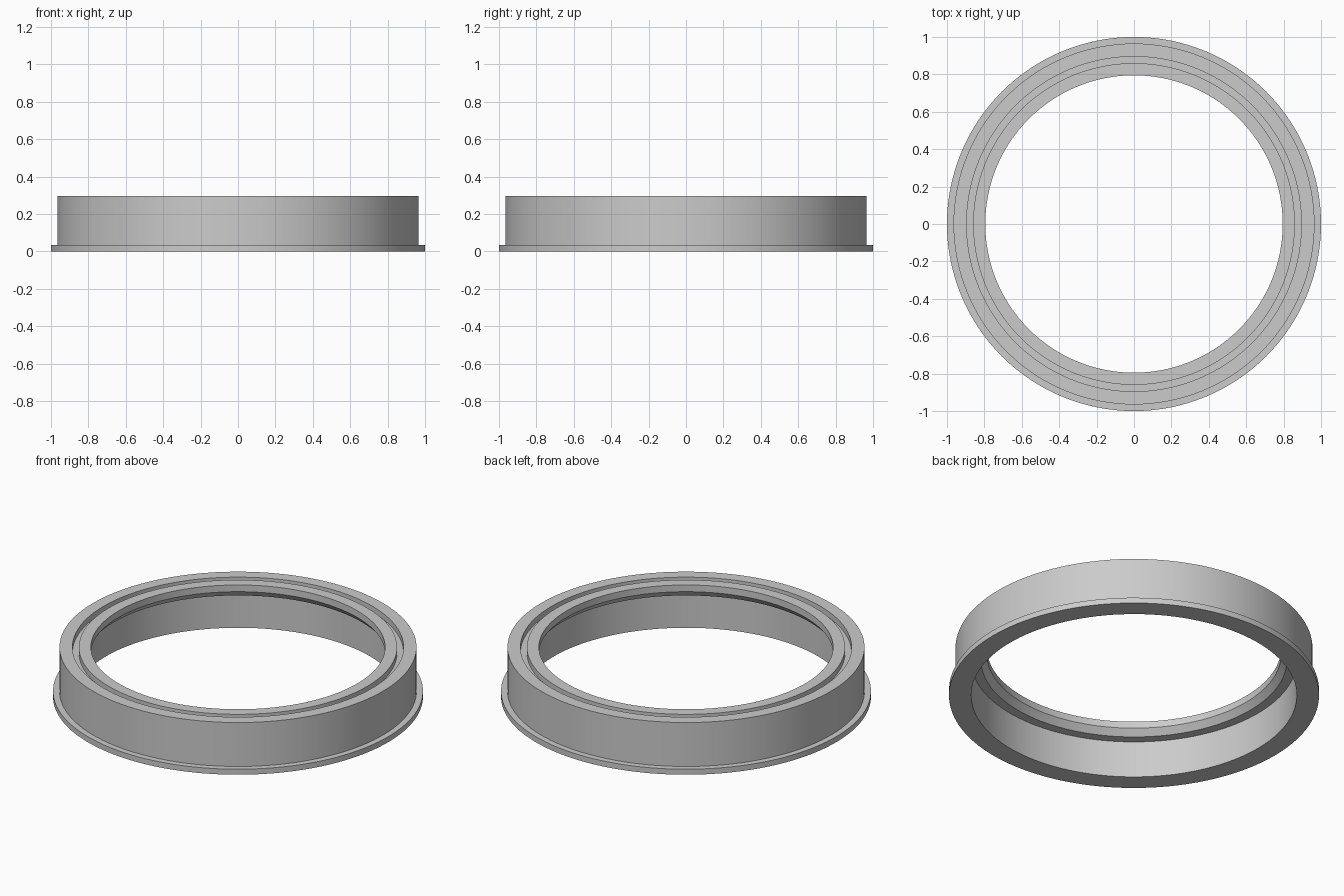
import bpy
import bmesh
import math

cube = bpy.data.objects.get("Cube")
if cube:
    bpy.data.objects.remove(cube, do_unlink=True)

SEGMENTS = 128

# Plain grey finish
grey = bpy.data.materials.new("plain grey")
grey.use_nodes = True
colour = (0.6, 0.6, 0.6, 1)
grey.diffuse_color = colour
grey.node_tree.nodes["Principled BSDF"].inputs["Base Color"].default_value = colour


def lathe(name, profile, material):
    """Revolve a closed (radius, height) profile around z."""
    bm = bmesh.new()
    verts = [bm.verts.new((r, 0, z)) for r, z in profile]
    edges = [bm.edges.new((verts[i - 1], v)) for i, v in enumerate(verts)]
    bmesh.ops.spin(bm, geom=verts + edges, cent=(0, 0, 0), axis=(0, 0, 1),
                   angle=math.tau, steps=SEGMENTS, use_merge=False)
    bmesh.ops.remove_doubles(bm, verts=bm.verts[:], dist=0.0001)
    bmesh.ops.recalc_face_normals(bm, faces=bm.faces[:])
    mesh = bpy.data.meshes.new(name)
    bm.to_mesh(mesh)
    bm.free()
    mesh.materials.append(material)
    obj = bpy.data.objects.new(name, mesh)
    bpy.context.collection.objects.link(obj)
    bpy.ops.object.select_all(action="DESELECT")
    obj.select_set(True)
    bpy.context.view_layer.objects.active = obj
    bpy.ops.object.shade_smooth_by_angle(angle=math.radians(30))
    return obj


# Collar: base flange, outer wall, grooved top, chamfered lip, lower bore
lathe("flanged_ring", [
    (0.88, 0), (1, 0), (1, 0.033),
    (0.965, 0.033), (0.965, 0.295),
    (0.895, 0.295), (0.895, 0.26), (0.86, 0.26), (0.86, 0.295),
    (0.795, 0.295), (0.795, 0.255),
    (0.826, 0.218), (0.88, 0.218),
], grey)
